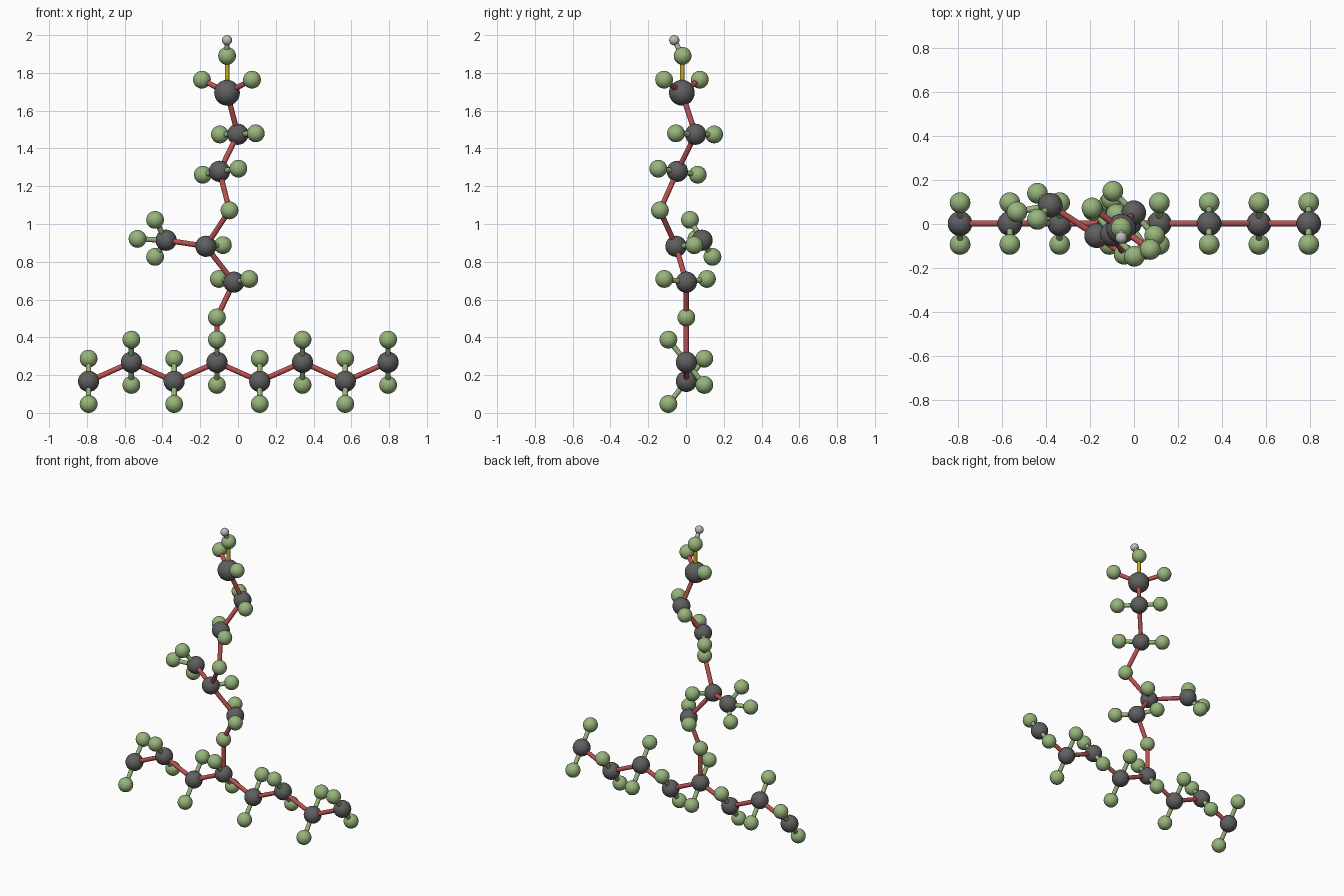
import bpy
from mathutils import Vector

if "Cube" in bpy.data.objects:
    bpy.data.objects.remove(bpy.data.objects["Cube"])


def material(name, rgb):
    m = bpy.data.materials.new(name)
    m.diffuse_color = (*rgb, 1)
    m.use_nodes = True
    m.node_tree.nodes["Principled BSDF"].inputs["Base Color"].default_value = m.diffuse_color
    return m


DARK = material("dark_grey", (0.115, 0.115, 0.115))
GREEN = material("green", (0.31, 0.46, 0.2))
RED = material("red", (0.5, 0.08, 0.08))
YELLOW = material("yellow", (0.55, 0.42, 0.01))
PALE = material("pale_grey", (0.5, 0.5, 0.5))
SHIFT = Vector((0.002, 0.002, -0.005))  # centres the whole model


def finish(name, mat):
    ob = bpy.context.object
    ob.name = name
    ob.data.materials.append(mat)
    bpy.ops.object.shade_smooth_by_angle()


def ball(name, pos, radius, mat):
    bpy.ops.mesh.primitive_uv_sphere_add(segments=32, ring_count=16, radius=radius,
                                         location=Vector(pos) + SHIFT)
    finish(name, mat)


def rod(name, a, b, mat, radius=0.014):
    a, b = Vector(a) + SHIFT, Vector(b) + SHIFT
    d = b - a
    bpy.ops.mesh.primitive_cylinder_add(vertices=20, radius=radius, depth=d.length,
                                        location=(a + b) / 2,
                                        rotation=d.to_track_quat('Z', 'Y').to_euler())
    finish(name, mat)


def big(name, pos, radius=0.056):
    ball(name, pos, radius, DARK)


def small(name, pos):
    ball(name, pos, 0.047, GREEN)


def branches(name, centre, ends, mat=GREEN):
    # small green balls joined to a centre ball by rods
    for end in ends:
        small(name + "_side_ball", end)
        rod(name + "_side_rod", centre, end, mat)


# zigzag base chain, side balls tilted alternately front and back
base = [(-0.793 + 0.2265 * i, 0, 0.273 if i % 2 else 0.172) for i in range(8)]
for i, (x, y, z) in enumerate(base):
    big("base_ball", (x, y, z))
    lean = -0.095 if i % 2 else 0.095
    branches("base", (x, y, z), [(x, lean, z + 0.12), (x, -lean, z - 0.12)])
    if i:
        rod("base_rod", base[i - 1], (x, y, z), RED)

# rising stem: joints from the base to the head
low_link = (base[3][0], 0, 0.51)
lower = (-0.024, 0, 0.697)
fork = (-0.172, -0.055, 0.887)
mid_link = (-0.047, -0.14, 1.077)
middle = (-0.1, -0.048, 1.284)
upper = (-0.003, 0.049, 1.48)
head = (-0.06, -0.024, 1.7)
tip = (-0.06, -0.02, 1.895)
stem = [base[3], low_link, lower, fork, mid_link, middle, upper, head]
for a, b in zip(stem, stem[1:]):
    rod("stem_rod", a, b, RED)
for p in (low_link, mid_link):
    small("stem_link_ball", p)
for p in (lower, fork, middle, upper):
    big("stem_ball", p)

# side balls on the stem
branches("lower_stem", lower, [(0.058, -0.117, 0.714), (-0.103, 0.109, 0.714)])
branches("fork", fork, [(-0.082, 0.042, 0.893)])
branches("middle_stem", middle, [(0, -0.149, 1.298), (-0.188, 0.06, 1.266)])
branches("upper_stem", upper, [(0.092, -0.055, 1.485), (-0.098, 0.147, 1.479)])

# side arm with three end balls
arm = (-0.383, 0.083, 0.919)
big("arm_ball", arm)
rod("arm_rod", fork, arm, RED)
branches("arm", arm, [(-0.441, 0.019, 1.027), (-0.534, 0.053, 0.926), (-0.441, 0.138, 0.831)])

# head, its two red-rod side balls, yellow rod and pale tip
big("head_ball", head, 0.068)
branches("head", head, [(0.072, -0.118, 1.769), (-0.193, 0.071, 1.769)], RED)
small("tip_ball", tip)
rod("tip_rod", head, tip, YELLOW, 0.012)
cap = (-0.06, -0.064, 1.978)
ball("cap_ball", cap, 0.027, PALE)
rod("cap_rod", tip, cap, PALE)
